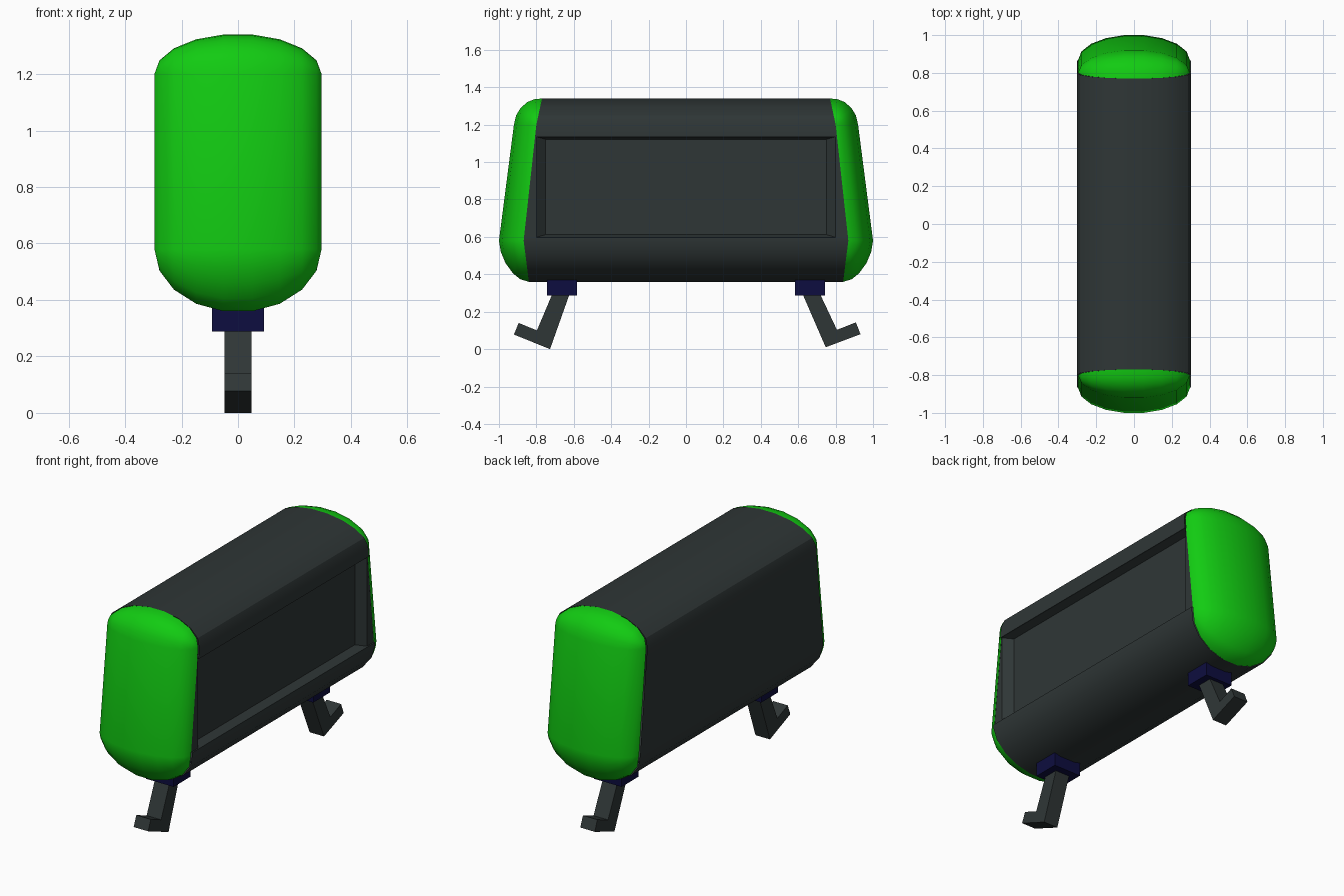
import bpy, bmesh, math

if "Cube" in bpy.data.objects:
    bpy.data.objects.remove(bpy.data.objects["Cube"])


def material(name, rgb):
    m = bpy.data.materials.new(name)
    m.diffuse_color = (*rgb, 1)
    m.use_nodes = True
    m.node_tree.nodes["Principled BSDF"].inputs["Base Color"].default_value = m.diffuse_color
    return m


GREEN = material("bright green", (0.006, 0.6, 0.006))
DARK = material("dark slate", (0.028, 0.037, 0.037))
NAVY = material("navy", (0.004, 0.004, 0.05))


def make(name, polys, mat, smooth=None):
    """Build an object from a list of polygons, welding shared corners."""
    bm = bmesh.new()
    for p in polys:
        bm.faces.new([bm.verts.new(v) for v in p])
    bmesh.ops.remove_doubles(bm, verts=bm.verts, dist=0.0004)
    bmesh.ops.recalc_face_normals(bm, faces=bm.faces)
    me = bpy.data.meshes.new(name)
    bm.to_mesh(me)
    bm.free()
    ob = bpy.data.objects.new(name, me)
    bpy.context.collection.objects.link(ob)
    me.materials.append(mat)
    if smooth:
        bpy.ops.object.select_all(action='DESELECT')
        ob.select_set(True)
        bpy.context.view_layer.objects.active = ob
        bpy.ops.object.shade_smooth_by_angle(angle=math.radians(smooth))
    return ob


ZT, ZB = 1.20, 0.58          # ends of the straight side walls
TOP, BOT = 1.34, 0.36
HW, SHELL = 0.296, 0.303     # half widths of end caps and shell
ANG = [math.radians(a) for a in range(-90, 91, 20)]
COL = [(math.sin(a), math.cos(a) / math.cos(math.radians(10))) for a in ANG]


def seam(z):
    """y of the join between shell and cap at a height."""
    pts = [(BOT, 0.84), (ZB, 0.868), (ZT, 0.80), (TOP, 0.77)]
    for (z0, y0), (z1, y1) in zip(pts, pts[1:]):
        if z <= z1 + 1e-6:
            return y0 + (y1 - y0) * (z - z0) / (z1 - z0)
    return pts[-1][1]


# Rounded end caps: side outline scaled towards the edges of the width
OUTLINE = [(0.77, 1.34), (0.81, 1.336), (0.85, 1.32), (0.885, 1.288),
           (0.908, 1.25), (0.92, 1.20), (1.0, 0.58), (0.99, 0.52),
           (0.965, 0.46), (0.925, 0.405), (0.885, 0.373), (0.84, 0.36)]


def cap_point(s, c, k):
    y0, z0 = OUTLINE[k]
    zc = ZT if z0 >= ZT else ZB
    z = zc + (z0 - zc) * c
    return s * HW, seam(z) + (y0 - seam(z0)) * c, z


for side, name in ((-1, "front_cap"), (1, "back_cap")):
    polys = []
    for a, b in zip(COL, COL[1:]):
        for k in range(len(OUTLINE) - 1):
            q = [cap_point(*a, k), cap_point(*b, k),
                 cap_point(*b, k + 1), cap_point(*a, k + 1)]
            polys.append([(x, y * side, z) for x, y, z in q])
    bm_cap = make(name, polys, GREEN, 35)

# Dark shell between the caps
top = [(s * SHELL, ZT + (TOP - ZT) * c) for s, c in COL]
bottom = [(s * SHELL, ZB + (BOT - ZB) * c) for s, c in reversed(COL)]
path = bottom + top          # right side wall is left open for the panel


def strip(x0, z0, x1, z1):
    return [(x0, -seam(z0), z0), (x0, seam(z0), z0),
            (x1, seam(z1), z1), (x1, -seam(z1), z1)]


polys = [strip(*a, *b) for a, b in zip(path, path[1:])]

# Recessed panel in the right wall
PT, PB, LIP, DEEP = 1.135, 0.597, 0.295, 0.25
polys += [strip(SHELL, ZT, SHELL, PT), strip(SHELL, PT, LIP, PT),
          strip(SHELL, ZB, SHELL, PB), strip(SHELL, PB, LIP, PB)]
outer = [(LIP, -0.80, PB), (LIP, 0.80, PB), (LIP, 0.80, PT), (LIP, -0.80, PT)]
inner = [(DEEP, -0.75, 0.613), (DEEP, 0.75, 0.613),
         (DEEP, 0.75, 1.122), (DEEP, -0.75, 1.122)]
for i in range(4):
    j = (i + 1) % 4
    polys.append([outer[i], outer[j], inner[j], inner[i]])
polys.append(inner)
for s in (-1, 1):
    polys.append([(LIP, s * 0.80, PB), (LIP, s * seam(PB), PB),
                  (LIP, s * seam(PT), PT), (LIP, s * 0.80, PT)])
make("body_shell", polys, DARK, 30)


def prism(name, pts, hw, mat):
    """Extrude a y-z profile across the width."""
    n = len(pts)
    polys = [[(s * hw, y, z) for y, z in pts] for s in (-1, 1)]
    for i in range(n):
        (y0, z0), (y1, z1) = pts[i], pts[(i + 1) % n]
        polys.append([(-hw, y0, z0), (hw, y0, z0), (hw, y1, z1), (-hw, y1, z1)])
    return make(name, polys, mat)


# Mounting blocks and hooked legs
for s, name in ((-1, "front"), (1, "back")):
    prism(name + "_mount", [(s * 0.582, 0.288), (s * 0.742, 0.288),
                            (s * 0.742, 0.39), (s * 0.582, 0.39)], 0.092, NAVY)
prism("front_leg", [(-0.61, 0.33), (-0.727, 0.0), (-0.92, 0.078),
                    (-0.895, 0.14), (-0.797, 0.10), (-0.70, 0.33)], 0.048, DARK)
prism("back_leg", [(0.608, 0.33), (0.747, 0.01), (0.933, 0.08),
                   (0.908, 0.143), (0.807, 0.103), (0.70, 0.33)], 0.048, DARK)
